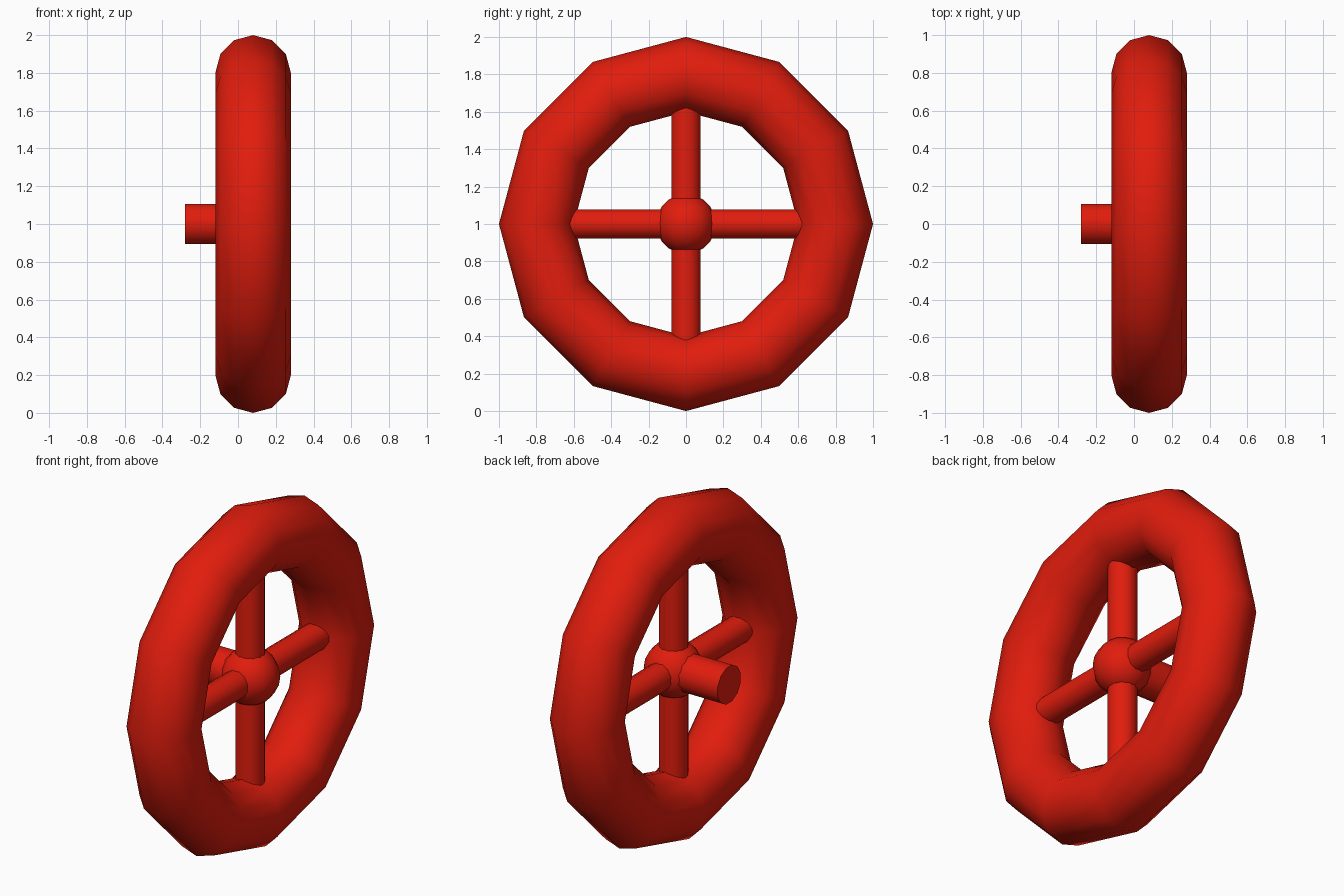
import bpy
from math import pi, radians

if "Cube" in bpy.data.objects:
    bpy.data.objects.remove(bpy.data.objects["Cube"])

CENTRE = (0.08, 0, 1)

red = bpy.data.materials.new("red_paint")
red.diffuse_color = (0.75, 0.012, 0.004, 1)
red.use_nodes = True
red.node_tree.nodes["Principled BSDF"].inputs["Base Color"].default_value = red.diffuse_color


def finish(name, angle):
    ob = bpy.context.object
    ob.name = name
    ob.data.materials.append(red)
    bpy.ops.object.shade_smooth_by_angle(angle=radians(angle))
    return ob


def rod(name, radius, length, location, rotation):
    # twelve-sided rod with flats facing the main axes
    bpy.ops.mesh.primitive_cylinder_add(vertices=12, radius=radius, depth=length,
                                        location=location)
    ob = finish(name, 40)
    for v in ob.data.vertices:
        v.co.rotate(TWIST)
    ob.rotation_euler = rotation


from mathutils import Euler
TWIST = Euler((0, 0, pi / 12))

# Rim: twelve-sided ring standing upright
bpy.ops.mesh.primitive_torus_add(major_segments=12, minor_segments=12,
                                 major_radius=0.8, minor_radius=0.2,
                                 location=CENTRE, rotation=(0, pi / 2, 0))
finish("wheel_rim", 40)

# Hub ball
bpy.ops.mesh.primitive_uv_sphere_add(segments=12, ring_count=10, radius=0.16,
                                     location=CENTRE)
finish("hub", 40)

# Crossed spokes, running from rim to rim through the hub
rod("vertical_spoke", 0.08, 1.5, CENTRE, (0, 0, 0))
rod("horizontal_spoke", 0.08, 1.5, CENTRE, (pi / 2, 0, 0))

# Axle stub on the inner side
rod("axle", 0.11, 0.36, (-0.10, 0, 1), (0, pi / 2, 0))
